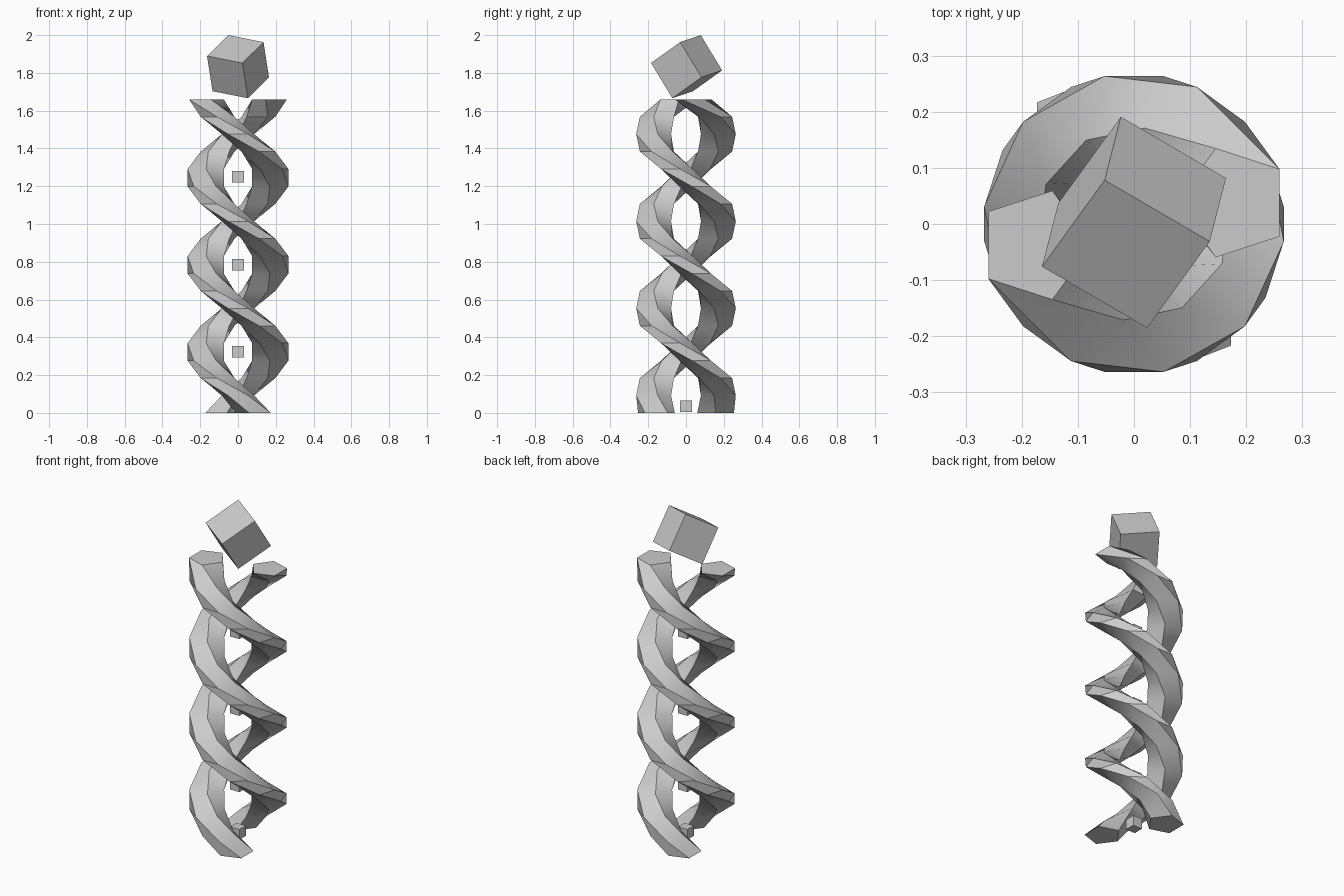
import bpy, bmesh
from math import sin, cos, radians
from mathutils import Vector, Matrix

if "Cube" in bpy.data.objects:
    bpy.data.objects.remove(bpy.data.objects["Cube"])

ROWS, HEIGHT, ORBIT, RAD = 18, 1.66, 0.181, 0.102


def finish(bm, name, smooth=False):
    bmesh.ops.recalc_face_normals(bm, faces=bm.faces)
    mesh = bpy.data.meshes.new(name)
    bm.to_mesh(mesh)
    bm.free()
    obj = bpy.data.objects.new(name, mesh)
    bpy.context.collection.objects.link(obj)
    if smooth:
        bpy.ops.object.select_all(action='DESELECT')
        bpy.context.view_layer.objects.active = obj
        obj.select_set(True)
        bpy.ops.object.shade_smooth_by_angle(angle=radians(35))
    return obj


# Helical strand: level five-sided sections, one tenth of a turn per row
def strand(name, start):
    bm = bmesh.new()
    rings = []
    for k in range(ROWS + 1):
        end = k in (0, ROWS)
        base = start - 36 * k
        theta = radians(base - (6 if end else 0))
        turn = base - (18 if end else 0)
        squash = 1.0 if end else 0.88
        out = Vector((cos(theta), sin(theta), 0))
        tan = Vector((-sin(theta), cos(theta), 0))
        ring = []
        for i in range(5):
            a = radians(turn + 36 + 72 * i) - theta
            p = out * (ORBIT + RAD * cos(a)) + tan * (RAD * squash * sin(a))
            p.z = HEIGHT * k / ROWS
            ring.append(bm.verts.new(p))
        rings.append(ring)
    for r0, r1 in zip(rings, rings[1:]):
        for i in range(5):
            j = (i + 1) % 5
            bm.faces.new((r0[i], r0[j], r1[j], r1[i]))
    bm.faces.new(rings[0])
    bm.faces.new(rings[-1])
    finish(bm, name, True)


strand("strand_front", 306)
strand("strand_back", 126)

# Small cubes along the axis
for n, z in enumerate((0.035, 0.323, 0.785, 1.25)):
    bm = bmesh.new()
    bmesh.ops.create_cube(bm, size=0.062, matrix=Matrix.Translation((0, 0, z)))
    finish(bm, f"core_cube_{n + 1}")

# Large tilted cube floating on top
e1 = Vector((0.187, -0.109, -0.037)).normalized()
e2 = Vector((0.032, 0.111, -0.187))
e2 = (e2 - e1 * e2.dot(e1)).normalized()
e3 = e1.cross(e2)
rot = Matrix((e1, e2, e3)).transposed().to_4x4()
bm = bmesh.new()
bmesh.ops.create_cube(bm, size=0.22, matrix=Matrix.Translation((0, 0.003, 1.833)) @ rot)
finish(bm, "top_cube")
